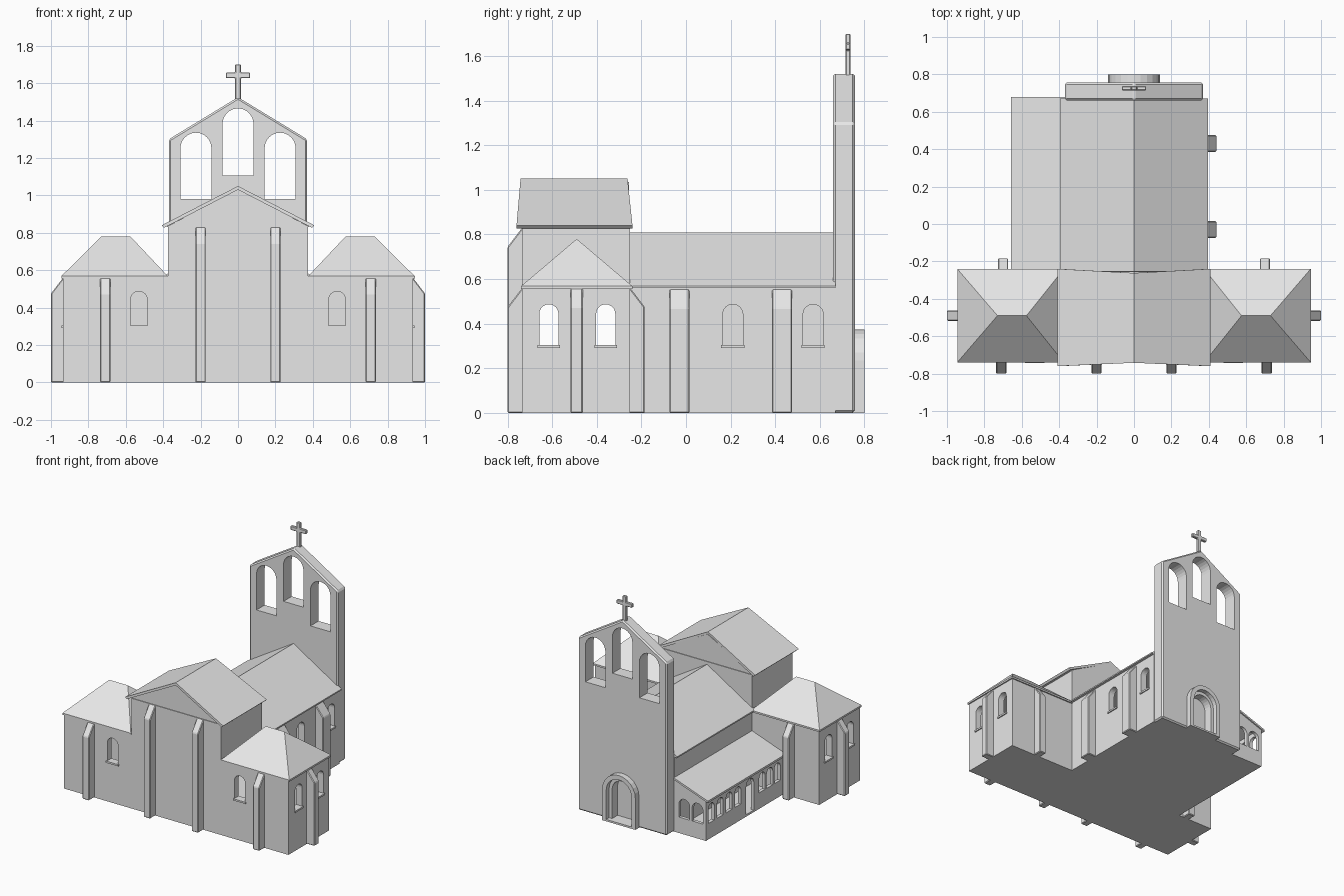
import bpy, bmesh, math
from mathutils import Matrix

cube = bpy.data.objects.get("Cube")
if cube:
    bpy.data.objects.remove(cube, do_unlink=True)

stone = bpy.data.materials.new("plain_grey")
stone.use_nodes = True
grey = (0.8, 0.8, 0.8, 1)
stone.diffuse_color = grey
stone.node_tree.nodes["Principled BSDF"].inputs["Base Color"].default_value = grey


def finish(name, bm):
    bmesh.ops.recalc_face_normals(bm, faces=bm.faces)
    mesh = bpy.data.meshes.new(name)
    bm.to_mesh(mesh)
    bm.free()
    mesh.materials.append(stone)
    ob = bpy.data.objects.new(name, mesh)
    bpy.context.collection.objects.link(ob)
    return ob


def prism(name, pts, axis, a, b):
    """Extrude a profile (horizontal, z) along x or y from a to b."""
    bm = bmesh.new()
    place = (lambda u, z, w: (w, u, z)) if axis == "x" else (lambda u, z, w: (u, w, z))
    face = bm.faces.new([bm.verts.new(place(u, z, a)) for u, z in pts])
    new = bmesh.ops.extrude_face_region(bm, geom=[face])["geom"]
    step = place(0, 0, b - a)
    bmesh.ops.translate(bm, vec=step, verts=[v for v in new if isinstance(v, bmesh.types.BMVert)])
    return finish(name, bm)


def box(name, x0, x1, y0, y1, z0, z1):
    return prism(name, [(x0, z0), (x1, z0), (x1, z1), (x0, z1)], "y", y0, y1)


def hull(name, pts):
    bm = bmesh.new()
    for p in pts:
        bm.verts.new(p)
    bmesh.ops.convex_hull(bm, input=bm.verts)
    bmesh.ops.dissolve_limit(bm, angle_limit=0.01, verts=bm.verts, edges=bm.edges)
    return finish(name, bm)


def arch(c, r, z0, top):
    n = 12
    curve = [(c + r * math.cos(math.pi * i / n), top - r + r * math.sin(math.pi * i / n))
             for i in range(n + 1)]
    return [(c - r, z0), (c + r, z0)] + curve


def apply(ob, mod):
    with bpy.context.temp_override(object=ob, active_object=ob, selected_objects=[ob]):
        bpy.ops.object.modifier_apply(modifier=mod.name)


def combine(ob, other, operation="DIFFERENCE"):
    mod = ob.modifiers.new("cut", "BOOLEAN")
    mod.operation, mod.solver, mod.object = operation, "EXACT", other
    apply(ob, mod)
    bpy.data.objects.remove(other, do_unlink=True)


def bevel(ob, width):
    mod = ob.modifiers.new("edge", "BEVEL")
    mod.width, mod.segments = width, 1
    apply(ob, mod)


# Hollow walls: transept, crossing and nave
walls = box("walls", -.935, .935, -.735, -.25, 0, .56)
combine(walls, box("crossing", -.375, .375, -.735, -.25, 0, .83), "UNION")
combine(walls, box("nave", -.375, .375, -.3, .67, 0, .56), "UNION")
room = box("room", -.885, .885, -.685, -.3, .02, .54)
combine(room, box("room_crossing", -.325, .325, -.685, -.3, .02, .81), "UNION")
combine(room, box("room_nave", -.325, .325, -.4, .64, .02, .54), "UNION")
combine(walls, room)

# Arched windows with sills
for s in (-1, 1):
    combine(walls, prism("cut", arch(s * .53, .045, .305, .487), "y", -.8, -.6))
    box("window_sill", s * .53 - .052, s * .53 + .052, -.743, -.72, .292, .305)
    for y in (-.615, -.36):
        combine(walls, prism("cut", arch(y, .043, .305, .487), "x", s * .8, s * 1.05))
        box("window_sill", *sorted((s * .92, s * .943)), y - .05, y + .05, .292, .305)
for y in (.21, .57):
    combine(walls, prism("cut", arch(y, .045, .305, .487), "x", .3, .5))
    box("window_sill", .36, .383, y - .052, y + .052, .292, .305)


# Buttresses with sloping tops
def buttress(x, y, turn, top, width=.055):
    pts = [(.01, 0), (-.065, 0), (-.065, top - .085), (0, top), (.01, top)]
    ob = prism("buttress", pts, "x", -width / 2, width / 2)
    bevel(ob, .008)
    ob.data.transform(Matrix.Translation((x, y, 0)) @ Matrix.Rotation(math.radians(turn), 4, "Z"))


for s in (-1, 1):
    buttress(s * .2, -.735, 0, .83)
    buttress(s * .71, -.735, 0, .56)
    buttress(s * .7, -.25, 180, .56)
    buttress(s * .935, -.49, s * 90, .56)
for y in (-.03, .43):
    buttress(.375, y, 90, .555, .09)

# Nave roof
prism("nave_roof", [(-.395, .56), (.395, .56), (.395, .57), (0, .81), (-.395, .57)], "y", -.26, .67)

# Hipped transept roofs
for s in (-1, 1):
    eave = [(s * x, y, z) for x in (.375, .945) for y in (-.74, -.24) for z in (.555, .568)]
    hull("transept_roof", eave + [(s * .575, -.49, .78), (s * .73, -.49, .78)])

# Crossing gable and its overhanging roof slopes
prism("crossing_gable", [(-.385, .83), (.385, .83), (0, 1.035)], "y", -.73, -.255)
for s in (-1, 1):
    hull("crossing_roof", [(0, y, z) for y in (-.742, -.262) for z in (1.03, 1.05)] +
         [(s * x, y, z) for x, z in ((.408, .84), (.395, .827)) for y in (-.76, -.24)])

# Bell wall with three arched openings
bell = prism("bell_wall", [(-.37, 0), (.37, 0), (.37, 1.3), (0, 1.525), (-.37, 1.3)], "y", .66, .757)
bevel(bell, .01)
for c, z0, top in ((0, 1.105, 1.465), (-.225, .98, 1.335), (.225, .98, 1.335)):
    combine(bell, prism("cut", arch(c, .083, z0, top), "y", .5, .9))
combine(bell, prism("cut", arch(0, .105, .012, .34), "y", .70, .9))

# Stepped portal
for name, outer, inner, y0, y1 in (("portal_arch", .138, .105, .74, .80),
                                   ("portal_inner_arch", .11, .08, .69, .765)):
    ring = prism(name, arch(0, outer, .012, .235 + outer), "y", y0, y1)
    combine(ring, prism("cut", arch(0, inner, -.1, .235 + inner), "y", .6, .9))
box("portal_step", -.138, .138, .70, .80, 0, .014)

# Cross
post = box("cross", -.015, .015, .715, .737, 1.5, 1.7)
combine(post, box("arm", -.065, .065, .715, .737, 1.627, 1.657), "UNION")
bevel(post, .004)

# Side porch: lean-to with arcades and a doorway
porch = prism("porch", [(-.635, 0), (-.36, 0), (-.36, .40), (-.635, .305)], "y", -.26, .67)
combine(porch, prism("cut", [(-.61, .015), (-.375, .015), (-.375, .375), (-.61, .295)], "y", -.24, .645))
for y in (.605, .5, .395, .29, 0, -.09, -.18):
    combine(porch, prism("cut", arch(y, .036, .12, .262), "x", -.7, -.59))
combine(porch, prism("cut", arch(.145, .045, .015, .27), "x", -.7, -.59))
for x in (-.565, -.455):
    combine(porch, prism("cut", arch(x, .045, .12, .265), "y", .6, .8))
prism("porch_roof", [(-.658, .295), (-.36, .40), (-.36, .415), (-.658, .31)], "y", -.26, .68)
